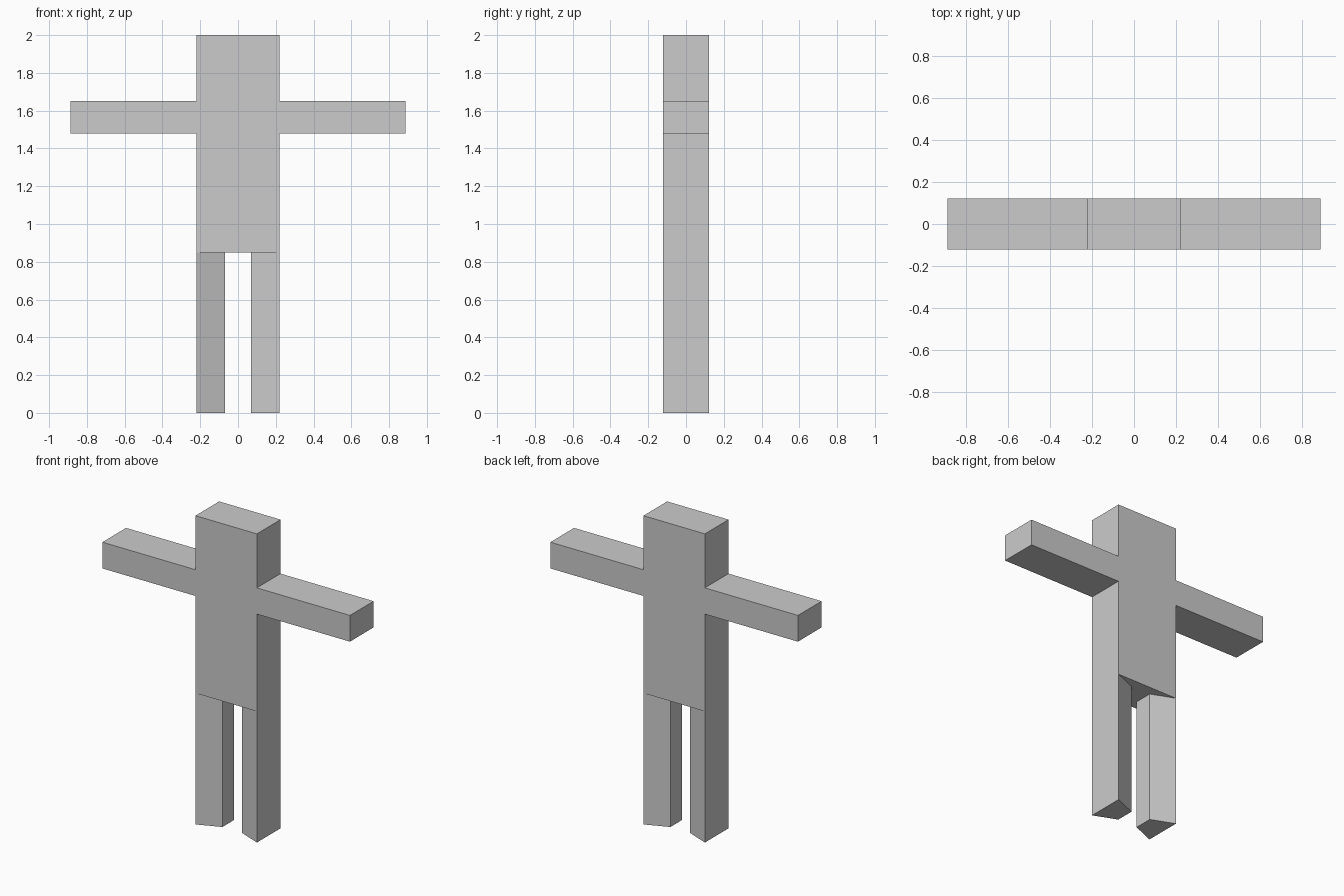
import bpy
import bmesh

if "Cube" in bpy.data.objects:
    bpy.data.objects.remove(bpy.data.objects["Cube"])

HALF_DEPTH, HIP_Z, TOP_Z = 0.121, 0.85, 2.0
TORSO_X, ARM_X, ARM_LOW, ARM_HIGH = 0.22, 0.887, 1.48, 1.65
LEG_X, LEG_Y = 0.07, 0.06   # narrow inner side of each leg

grey = bpy.data.materials.new("grey")
grey.diffuse_color = (0.6, 0.6, 0.6, 1)
grey.use_nodes = True
grey.node_tree.nodes["Principled BSDF"].inputs["Base Color"].default_value = grey.diffuse_color


def finish(name, bm):
    bmesh.ops.remove_doubles(bm, verts=bm.verts[:], dist=0.0001)
    bmesh.ops.recalc_face_normals(bm, faces=bm.faces[:])
    mesh = bpy.data.meshes.new(name)
    bm.to_mesh(mesh)
    bm.free()
    mesh.materials.append(grey)
    obj = bpy.data.objects.new(name, mesh)
    bpy.context.collection.objects.link(obj)


def face(bm, points):
    return bm.faces.new([bm.verts.new(p) for p in points])


# Head, torso and outstretched arms: one silhouette with depth
half = [(TORSO_X, HIP_Z), (TORSO_X, ARM_LOW), (ARM_X, ARM_LOW),
        (ARM_X, ARM_HIGH), (TORSO_X, ARM_HIGH), (TORSO_X, TOP_Z)]
outline = half + [(-x, z) for x, z in reversed(half)]
bm = bmesh.new()
for y in (-HALF_DEPTH, HALF_DEPTH):
    face(bm, [(x, y, z) for x, z in outline])
for (x1, z1), (x2, z2) in zip(outline, outline[1:]):
    face(bm, [(x1, -HALF_DEPTH, z1), (x2, -HALF_DEPTH, z2),
              (x2, HALF_DEPTH, z2), (x1, HALF_DEPTH, z1)])
# Underside between the legs
side = [(TORSO_X, -HALF_DEPTH), (LEG_X, -LEG_Y), (LEG_X, LEG_Y), (TORSO_X, HALF_DEPTH)]
face(bm, [(x, y, HIP_Z) for x, y in side + [(-x, y) for x, y in reversed(side)]])
finish("torso_and_arms", bm)

# Legs: tapered towards the middle, open where they meet the torso
for name, s in (("left_leg", -1), ("right_leg", 1)):
    bm = bmesh.new()
    foot = [(s * x, y) for x, y in side]
    face(bm, [(x, y, 0) for x, y in foot])
    for (x1, y1), (x2, y2) in zip(foot, foot[1:] + foot[:1]):
        face(bm, [(x1, y1, 0), (x2, y2, 0), (x2, y2, HIP_Z), (x1, y1, HIP_Z)])
    finish(name, bm)
    # Face outwards even though the top is open
    mesh = bpy.data.objects[name].data
    if mesh.polygons[0].normal.z > 0:
        mesh.flip_normals()
